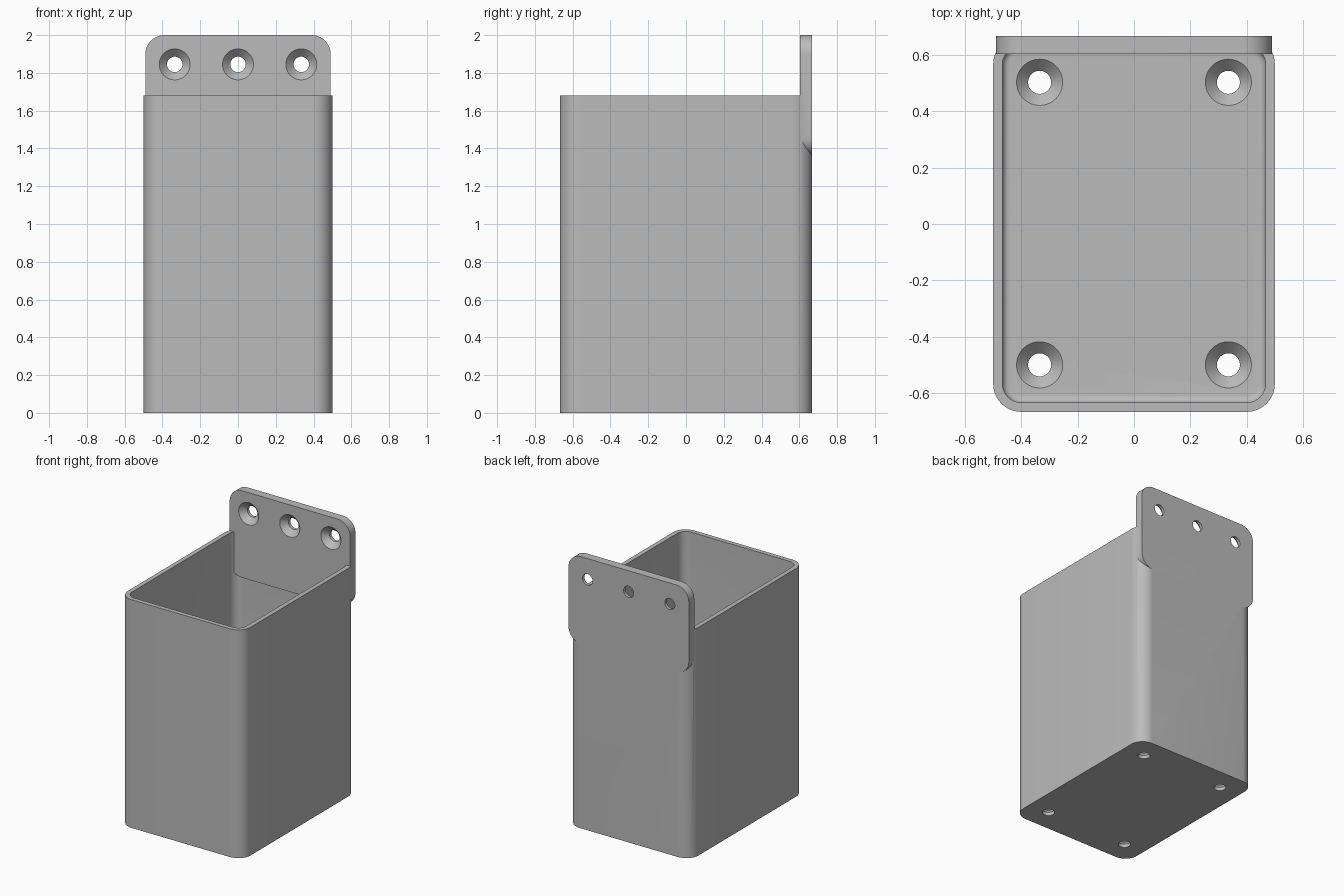
import bpy, bmesh, math
from mathutils import Vector

cube = bpy.data.objects.get("Cube")
if cube:
    bpy.data.objects.remove(cube, do_unlink=True)

# Overall dimensions
HALF_X, HALF_Y, RIM_Z, TOP_Z = 0.5, 0.667, 1.68, 2.0
WALL, FLOOR, CORNER, FILLET = 0.033, 0.067, 0.1, 0.025
PLATE_FRONT, PLATE_LOW, PLATE_HALF = 0.603, 1.36, 0.49

grey = bpy.data.materials.new("plain grey")
grey.use_nodes = True
colour = (0.5, 0.5, 0.5, 1)
grey.diffuse_color = colour
grey.node_tree.nodes["Principled BSDF"].inputs["Base Color"].default_value = colour


def rounded_rect(hx, hy, r, steps=10):
    """Outline of a rectangle with rounded corners, counter-clockwise."""
    points = []
    for k, (sx, sy) in enumerate([(1, 1), (-1, 1), (-1, -1), (1, -1)]):
        for i in range(steps + 1):
            a = math.pi / 2 * (k + i / steps)
            points.append((sx * (hx - r) + r * math.cos(a),
                           sy * (hy - r) + r * math.sin(a)))
    return points


def circle(r, steps=40):
    return [(r * math.cos(2 * math.pi * i / steps),
             r * math.sin(2 * math.pi * i / steps)) for i in range(steps)]


def loft(name, sections, place):
    """Solid through a list of (outline, height); place maps to the model."""
    bm = bmesh.new()
    rings = [[bm.verts.new(place(u, v, h)) for u, v in outline]
             for outline, h in sections]
    n = len(rings[0])
    for low, high in zip(rings, rings[1:]):
        for i in range(n):
            j = (i + 1) % n
            bm.faces.new((low[i], low[j], high[j], high[i]))
    bm.faces.new(rings[0][::-1])
    bm.faces.new(rings[-1])
    bmesh.ops.recalc_face_normals(bm, faces=bm.faces)
    mesh = bpy.data.meshes.new(name)
    bm.to_mesh(mesh)
    bm.free()
    mesh.materials.append(grey)
    obj = bpy.data.objects.new(name, mesh)
    bpy.context.collection.objects.link(obj)
    return obj


def combine(target, other, operation):
    """Apply a boolean and remove the helper."""
    other.hide_render = True
    bpy.context.view_layer.objects.active = target
    mod = target.modifiers.new(operation.lower(), "BOOLEAN")
    mod.operation, mod.solver, mod.object = operation, "EXACT", other
    bpy.ops.object.modifier_apply(modifier=mod.name)
    bpy.data.objects.remove(other, do_unlink=True)


def upright(u, v, h):
    return Vector((u, v, h))


# Open box with rounded vertical corners
box = loft("wall_box", [(rounded_rect(HALF_X, HALF_Y, CORNER), z)
                        for z in (0, RIM_Z)], upright)

# Cavity with a small fillet around the floor
inner_x, inner_y, inner_r = HALF_X - WALL, HALF_Y - WALL, CORNER - WALL
sections = []
for i in range(7):
    a = math.pi / 2 * i / 6
    inset = FILLET * (1 - math.sin(a))
    sections.append((rounded_rect(inner_x - inset, inner_y - inset, inner_r - inset),
                     FLOOR + FILLET * (1 - math.cos(a))))
sections.append((rounded_rect(inner_x, inner_y, inner_r), TOP_Z))
combine(box, loft("cavity_cutter", sections, upright), "DIFFERENCE")

# Mounting plate straddling the rear rim
mid_z = (TOP_Z + PLATE_LOW) / 2
outline = rounded_rect(PLATE_HALF, (TOP_Z - PLATE_LOW) / 2, CORNER)
plate = loft("mounting_plate", [(outline, PLATE_FRONT), (outline, HALF_Y)],
             lambda u, v, h: Vector((u, h, mid_z + v)))
combine(box, plate, "UNION")


# Countersunk screw holes: h runs from the visible face into the material
def screw_hole(place):
    profile = [(0.082, -0.02), (0.082, 0), (0.041, 0.042), (0.041, 0.1)]
    cutter = loft("hole_cutter", [(circle(r), h) for r, h in profile], place)
    combine(box, cutter, "DIFFERENCE")


for x in (-0.335, 0, 0.335):
    screw_hole(lambda u, v, h: Vector((x + u, PLATE_FRONT + h, 1.845 + v)))
for x in (-0.335, 0.335):
    for y in (-0.5, 0.503):
        screw_hole(lambda u, v, h: Vector((x + u, y + v, FLOOR - h)))

# Smooth the rounded parts, keep the edges crisp
bpy.ops.object.select_all(action="DESELECT")
box.select_set(True)
bpy.context.view_layer.objects.active = box
bpy.ops.object.shade_smooth_by_angle(angle=math.radians(30))
